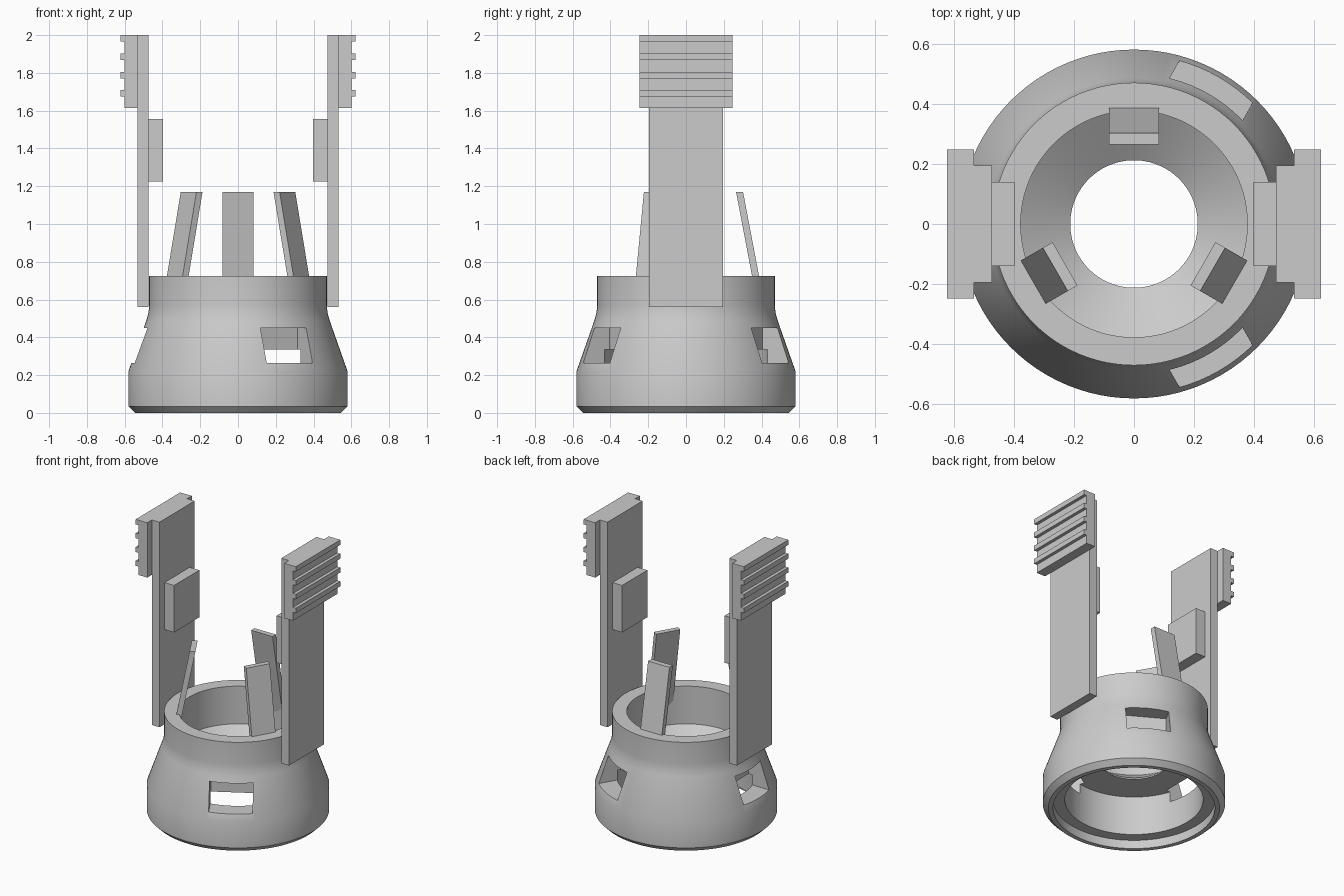
import bpy, bmesh, math
from mathutils import Matrix

cube = bpy.data.objects.get("Cube")
if cube:
    bpy.data.objects.remove(cube, do_unlink=True)

GREY = (0.6, 0.6, 0.6, 1)
mat = bpy.data.materials.new("plain grey")
mat.use_nodes = True
mat.diffuse_color = GREY
mat.node_tree.nodes["Principled BSDF"].inputs["Base Color"].default_value = GREY


def finish(name, bm):
    bmesh.ops.recalc_face_normals(bm, faces=bm.faces)
    me = bpy.data.meshes.new(name)
    bm.to_mesh(me)
    bm.free()
    me.materials.append(mat)
    ob = bpy.data.objects.new(name, me)
    bpy.context.collection.objects.link(ob)
    return ob


def add_box(bm, lo, hi, turn=0):
    size = [b - a for a, b in zip(lo, hi)]
    mid = [(a + b) / 2 for a, b in zip(lo, hi)]
    m = Matrix.Rotation(turn, 4, 'Z') @ Matrix.Translation(mid) @ Matrix.Diagonal((*size, 1))
    bmesh.ops.create_cube(bm, size=1, matrix=m)


# Collar: a closed profile turned round the vertical axis
PROFILE = [(0.545, 0), (0.58, 0.035), (0.58, 0.22), (0.485, 0.49), (0.474, 0.53),
           (0.47, 0.57), (0.47, 0.725), (0.377, 0.725), (0.377, 0.46),
           (0.212, 0.345), (0.212, 0.335), (0.44, 0.335), (0.44, 0.06),
           (0.515, 0.06), (0.515, 0)]
SEG = 96
bm = bmesh.new()
rings = []
for i in range(SEG):
    a = math.tau * i / SEG
    rings.append([bm.verts.new((r * math.cos(a), r * math.sin(a), z)) for r, z in PROFILE])
for i, ring in enumerate(rings):
    nxt = rings[(i + 1) % SEG]
    for j in range(len(PROFILE)):
        k = (j + 1) % len(PROFILE)
        bm.faces.new((ring[j], nxt[j], nxt[k], ring[k]))
collar = finish("collar", bm)

# Three windows cut through the collar wall
bm = bmesh.new()
for deg in (60, 180, 300):
    add_box(bm, (0.387, -0.14, 0.265), (0.75, 0.14, 0.45), math.radians(deg))
cutter = finish("window_cutter", bm)
cutter.hide_render = True
cutter.hide_set(True)
cut = collar.modifiers.new("windows", 'BOOLEAN')
cut.object = cutter
cut.solver = 'EXACT'
bpy.context.view_layer.objects.active = collar
collar.select_set(True)
bpy.ops.object.modifier_apply(modifier=cut.name)
bpy.data.objects.remove(cutter, do_unlink=True)
bpy.ops.object.shade_smooth_by_angle(angle=math.radians(28))

# Side arms with inner pad, outer grip and ribs
for side, turn in (("left", 0), ("right", math.pi)):
    bm = bmesh.new()
    add_box(bm, (0.473, -0.195, 0.56), (0.532, 0.195, 2), turn)
    finish(side + "_arm", bm)
    bm = bmesh.new()
    add_box(bm, (0.398, -0.14, 1.225), (0.473, 0.14, 1.555), turn)
    finish(side + "_pad", bm)
    bm = bmesh.new()
    add_box(bm, (0.532, -0.247, 1.615), (0.6, 0.247, 2), turn)
    for i in range(4):
        top = 2 - 0.097 * i
        add_box(bm, (0.6, -0.247, top - 0.035), (0.622, 0.247, top), turn)
    finish(side + "_grip", bm)

# Three fingers leaning inward from the collar wall
for n, deg in enumerate((90, 210, 330), 1):
    bm = bmesh.new()
    add_box(bm, (0.265, -0.083, 0.57), (0.302, 0.083, 1.17), math.radians(deg))
    a = math.radians(deg)
    for v in bm.verts:
        lean = 0.19 * (1.17 - v.co.z)
        v.co.x += lean * math.cos(a)
        v.co.y += lean * math.sin(a)
    finish(f"finger_{n}", bm)
